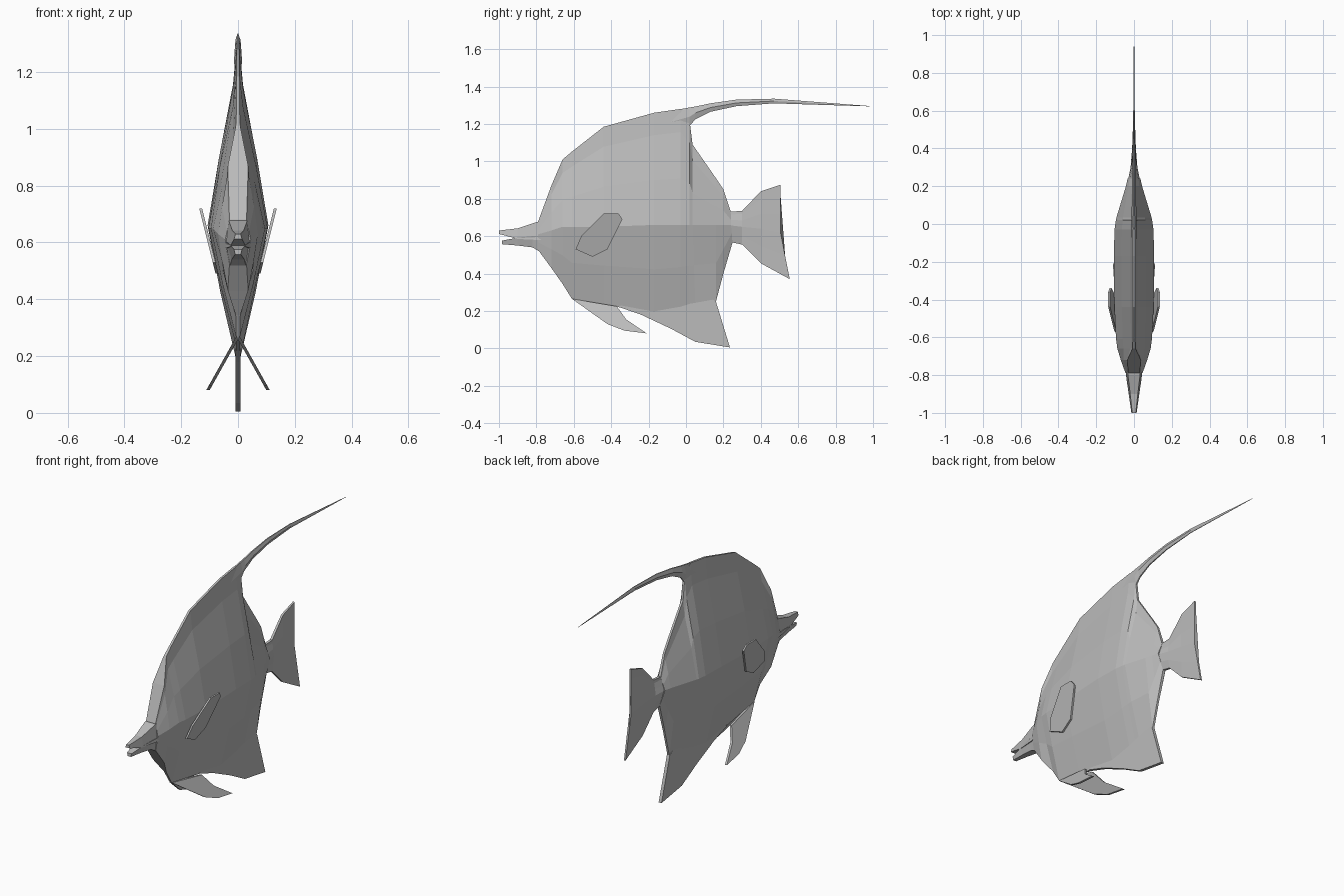
import bpy, bmesh

grey = bpy.data.materials.new("fish grey")
grey.diffuse_color = (0.5, 0.5, 0.5, 1)


def finish(name, bm):
    bmesh.ops.remove_doubles(bm, verts=bm.verts, dist=0.0005)
    bmesh.ops.recalc_face_normals(bm, faces=bm.faces)
    me = bpy.data.meshes.new(name)
    bm.to_mesh(me)
    bm.free()
    me.materials.append(grey)
    ob = bpy.data.objects.new(name, me)
    bpy.context.collection.objects.link(ob)
    return ob


def loft(name, rings):
    """Skin a row of closed rings and cap both ends."""
    bm = bmesh.new()
    rows = [[bm.verts.new(p) for p in r] for r in rings]
    n = len(rows[0])
    for a, b in zip(rows, rows[1:]):
        for i in range(n):
            j = (i + 1) % n
            bm.faces.new((a[i], a[j], b[j], b[i]))
    bm.faces.new(rows[0])
    bm.faces.new(rows[-1])
    return finish(name, bm)


def fin(name, outline, x_of, half):
    """Thin slab with a side outline (y, z), leaning by x_of(y, z)."""
    rings = [[(x_of(y, z) + s * half, y, z) for y, z in outline] for s in (-1, 1)]
    return loft(name, rings)


# Cross-section: (share of height above or below the middle, share of width)
PROFILE = [(1, 0), (.8, .12), (.4, .6), (0, 1), (-.5, .55), (-1, 0)]


def section(yt, yb, zt, zm, zb, w, e):
    side = []
    for t, f in PROFILE:
        z = zm + t * (zt - zm) if t > 0 else zm - t * (zb - zm)
        y = yt if t >= 0 else yt - t * (yb - yt)
        side.append((e + (w - e) * f, y, z))
    return side + [(-x, y, z) for x, y, z in reversed(side)]


# Body and tail: top y, bottom y, top z, middle z, bottom z, half width, edge half width
loft("body", [section(*c) for c in (
    (-.79, -.79, .68, .61, .525, .045, .03),
    (-.72, -.72, .87, .63, .43, .07, .036),
    (-.66, -.66, 1.01, .65, .345, .088, .008),
    (-.61, -.61, 1.052, .65, .265, .095, .006),
    (-.44, -.44, 1.185, .65, .235, .104, .006),
    (-.17, -.17, 1.26, .66, .185, .107, .006),
    (-.03, -.03, 1.28, .66, .21, .103, .006),
    (.02, .02, 1.21, .66, .225, .096, .006),
    (.035, .05, 1.09, .66, .23, .093, .006),
    (.16, .16, .91, .66, .25, .055, .006),
    (.20, .20, .85, .66, .40, .043, .006),
    (.24, .25, .73, .66, .57, .034, .008),
)])
loft("tail_fin", [section(*c) for c in (
    (.22, .23, .73, .66, .57, .034, .008),
    (.30, .30, .735, .65, .555, .018, .007),
    (.40, .40, .84, .64, .455, .010, .006),
    (.505, .555, .875, .62, .37, .006, .005),
)])


# Snout: y, top z, bottom z, top half width, bottom half width
def jaw(name, stations):
    loft(name, [[(-wt, y, zt), (wt, y, zt), (wb, y, zb), (-wb, y, zb)]
                for y, zt, zb, wt, wb in stations])


jaw("upper_jaw", [(-.77, .68, .58, .033, .046), (-.80, .675, .58, .032, .042),
                  (-.90, .642, .585, .02, .028), (-1, .63, .612, .009, .014)])
jaw("lower_jaw", [(-.77, .60, .51, .045, .03), (-.82, .60, .54, .04, .022),
                  (-.90, .592, .55, .028, .016), (-.985, .576, .557, .014, .01)])

# Trailing top streamer: y, top z, bottom z, half width
loft("streamer", [[(-.3 * w, y, zt), (.3 * w, y, zt), (w, y, (zt + zb) / 2),
                   (.3 * w, y, zb), (-.3 * w, y, zb), (-w, y, (zt + zb) / 2)]
                  for y, zt, zb, w in (
    (-.08, 1.27, 1.15, .012), (.02, 1.288, 1.19, .014), (.05, 1.293, 1.225, .013),
    (.13, 1.31, 1.265, .011), (.27, 1.33, 1.295, .009),
    (.47, 1.335, 1.31, .005), (.98, 1.296, 1.294, .001))])

# Bottom rear fin
fin("anal_fin", [(-.37, .225), (-.24, .18), (-.08, .105), (.05, .035), (.235, .005),
                 (.16, .25), (.1, .29), (-.2, .25)], lambda y, z: 0, .009)

# Paired fins on both sides
for s, side in ((1, "right"), (-1, "left")):
    fin("side_fin_" + side,
        [(-.59, .53), (-.5, .49), (-.42, .53), (-.34, .69), (-.36, .72),
         (-.44, .72), (-.56, .60)],
        lambda y, z: s * (.074 + (z - .49) * .25), .005)
    fin("belly_fin_" + side,
        [(-.61, .265), (-.37, .225), (-.32, .155), (-.21, .08), (-.33, .095), (-.42, .13)],
        lambda y, z: s * (.004 + (.262 - z) * .56), .006)
